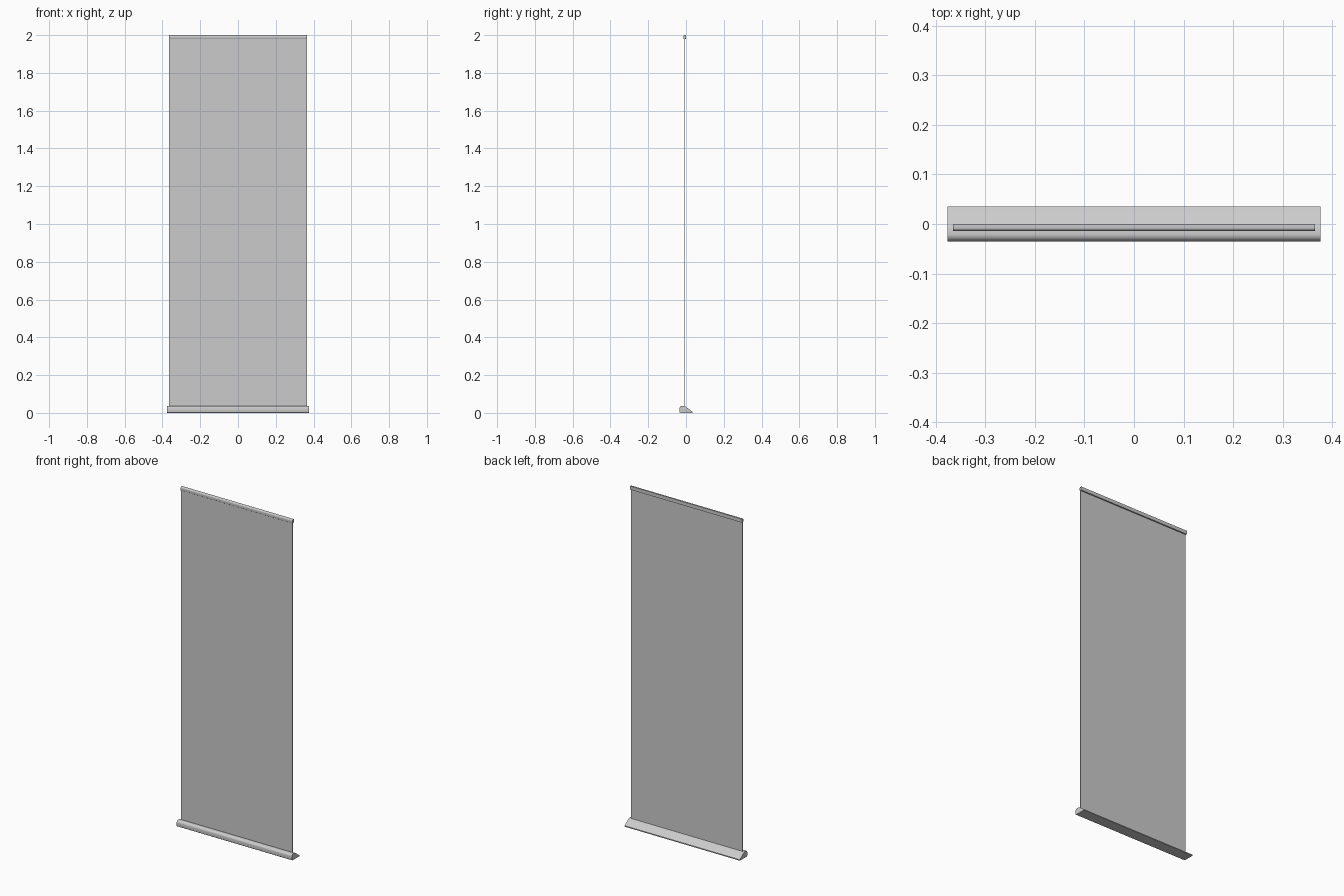
import bpy, bmesh, math

if "Cube" in bpy.data.objects:
    bpy.data.objects.remove(bpy.data.objects["Cube"])


def arc(cy, cz, ry, rz, a0, a1, n=8):
    """Points (y, z) along an elliptical arc, angles in degrees."""
    out = []
    for i in range(n + 1):
        a = math.radians(a0 + (a1 - a0) * i / n)
        out.append((cy + ry * math.cos(a), cz + rz * math.sin(a)))
    return out


def extrude_x(name, profile, half):
    """Extrude a closed (y, z) profile along x, centred on x = 0."""
    bm = bmesh.new()
    face = bm.faces.new([bm.verts.new((-half, y, z)) for y, z in profile])
    res = bmesh.ops.extrude_face_region(bm, geom=[face])
    verts = [g for g in res["geom"] if isinstance(g, bmesh.types.BMVert)]
    bmesh.ops.translate(bm, verts=verts, vec=(2 * half, 0, 0))
    bmesh.ops.recalc_face_normals(bm, faces=bm.faces)
    mesh = bpy.data.meshes.new(name)
    bm.to_mesh(mesh)
    bm.free()
    obj = bpy.data.objects.new(name, mesh)
    bpy.context.collection.objects.link(obj)
    bpy.ops.object.select_all(action='DESELECT')
    bpy.context.view_layer.objects.active = obj
    obj.select_set(True)
    bpy.ops.object.shade_smooth_by_angle(angle=math.radians(30))
    return obj


# Base cassette: rounded front, slightly crowned top, sloping flat back
base = [(0.035, 0.0), (0.035, 0.006), (-0.003, 0.034)]
base += [(-0.01, 0.036)]
base += arc(-0.021, 0.022, 0.014, 0.0145, 90, 180)
base += arc(-0.027, 0.008, 0.008, 0.008, 180, 270, 6)
extrude_x("base_cassette", base, 0.376)

# Thin banner sheet rising out of the base
extrude_x("banner_sheet",
          [(-0.010, 0.03), (-0.008, 0.03), (-0.008, 1.99), (-0.010, 1.99)], 0.364)

# Top clamp rail: flat back, rounded front edges
rail = [(0.0, 1.979), (0.0, 2.0)]
rail += arc(-0.007, 1.993, 0.007, 0.007, 90, 180)
rail += arc(-0.010, 1.982, 0.004, 0.003, 180, 270, 4)
extrude_x("top_rail", rail, 0.365)
